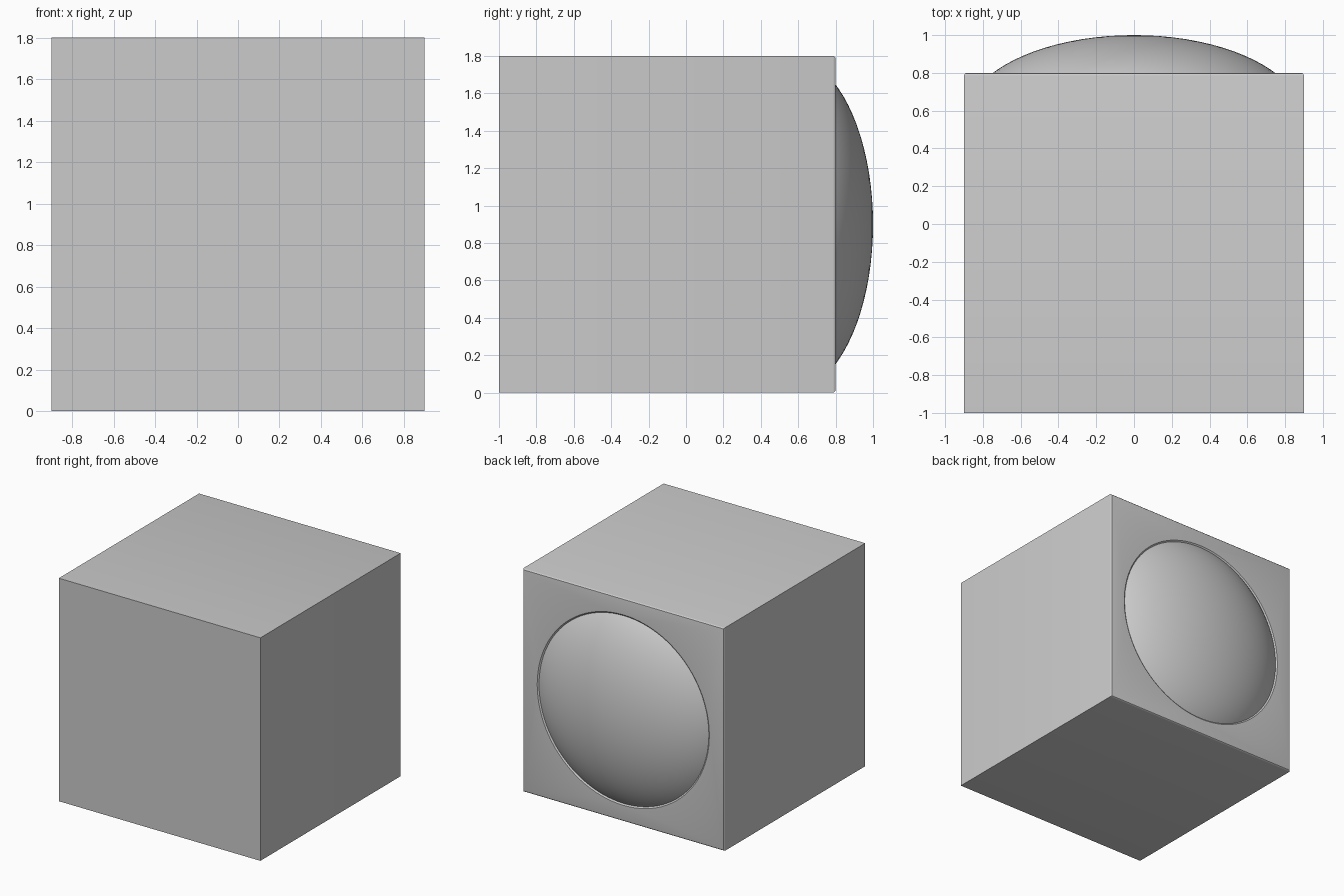
import bpy, bmesh, math
from mathutils import Matrix

if "Cube" in bpy.data.objects:
    bpy.data.objects.remove(bpy.data.objects["Cube"])

CZ = 0.9  # height of the dome axis


def make_object(name, bm):
    mesh = bpy.data.meshes.new(name)
    bmesh.ops.recalc_face_normals(bm, faces=bm.faces[:])
    bm.to_mesh(mesh)
    bm.free()
    ob = bpy.data.objects.new(name, mesh)
    bpy.context.collection.objects.link(ob)
    return ob


def lathe(name, profile, steps=96):
    """Spin (radius, y) points around the y axis at height CZ."""
    bm = bmesh.new()
    verts = [bm.verts.new((r, y, CZ)) for r, y in profile]
    edges = [bm.edges.new(p) for p in zip(verts, verts[1:])]
    bmesh.ops.spin(bm, geom=verts + edges, cent=(0, 0, CZ), axis=(0, 1, 0),
                   angle=math.tau, steps=steps, use_duplicate=False)
    bmesh.ops.remove_doubles(bm, verts=bm.verts[:], dist=1e-4)
    return make_object(name, bm)


def smooth(ob):
    bpy.ops.object.select_all(action='DESELECT')
    ob.select_set(True)
    bpy.context.view_layer.objects.active = ob
    bpy.ops.object.shade_smooth_by_angle(angle=math.radians(30))


# Cube casing, with fine rounding on all edges except those of the front
bm = bmesh.new()
bmesh.ops.create_cube(bm, size=1.8, matrix=Matrix.Translation((0, -0.1, CZ)))
edges = [e for e in bm.edges if max(v.co.y for v in e.verts) > 0
         and min(v.co.y for v in e.verts) > 0]
bmesh.ops.bevel(bm, geom=edges, offset=0.015, segments=3, profile=0.5,
                affect='EDGES')
casing = make_object("casing", bm)

# Narrow chamfered recess around the dome
cutter = lathe("recess_cutter", [(0, 0.785), (0.75, 0.785), (0.775, 0.805), (0, 0.805)])
cutter.hide_render = True
cutter.hide_viewport = False
cutter.display_type = 'WIRE'
cut = casing.modifiers.new("recess", 'BOOLEAN')
cut.operation = 'DIFFERENCE'
cut.solver = 'EXACT'
cut.object = cutter
bpy.context.view_layer.objects.active = casing
bpy.ops.object.modifier_apply(modifier=cut.name)
bpy.data.objects.remove(cutter)
smooth(casing)

# Round core running through the casing, ending in a flattened dome at the back
N = 20
dome = [(0.899 * math.cos(i / N * math.pi / 2), 0.55 + 0.45 * math.sin(i / N * math.pi / 2))
        for i in range(N + 1)]
core = lathe("domed_core", [(0, -0.998), (0.899, -0.998)] + dome)
smooth(core)
